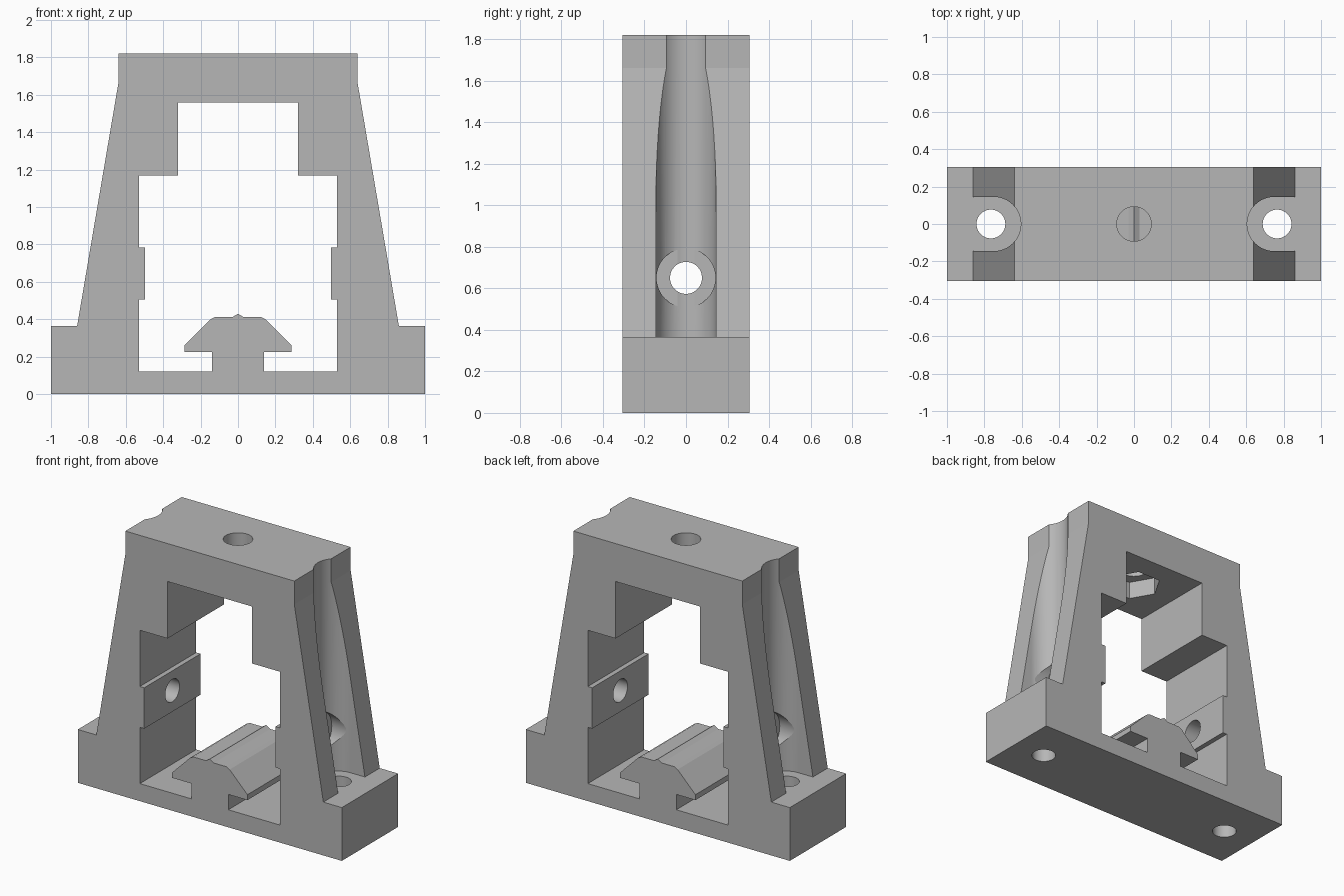
import bpy, bmesh, math
from mathutils import Matrix, Vector

cube = bpy.data.objects.get("Cube")
if cube:
    bpy.data.objects.remove(cube, do_unlink=True)

grey = bpy.data.materials.new("plain grey")
grey.use_nodes = True
grey.diffuse_color = (0.47, 0.47, 0.47, 1)
grey.node_tree.nodes["Principled BSDF"].inputs["Base Color"].default_value = grey.diffuse_color

# Maps of the drawing plane: (u, v, extrusion) to world axes
PLACE = {
    "X": lambda u, v, w: Vector((w, u, v)),
    "Y": lambda u, v, w: Vector((u, w, v)),
    "Z": lambda u, v, w: Vector((u, v, w)),
}


def prism(name, outline, axis, low, high):
    """Extrude a 2D outline along an axis."""
    bm = bmesh.new()
    face = bm.faces.new([bm.verts.new(PLACE[axis](u, v, low)) for u, v in outline])
    ext = bmesh.ops.extrude_face_region(bm, geom=[face])
    moved = [g for g in ext["geom"] if isinstance(g, bmesh.types.BMVert)]
    bmesh.ops.translate(bm, verts=moved, vec=PLACE[axis](0, 0, high - low))
    bmesh.ops.recalc_face_normals(bm, faces=bm.faces)
    mesh = bpy.data.meshes.new(name)
    bm.to_mesh(mesh)
    bm.free()
    obj = bpy.data.objects.new(name, mesh)
    bpy.context.collection.objects.link(obj)
    return obj


def arc(u, v, radius, start, end, steps):
    angles = [math.radians(start + (end - start) * i / steps) for i in range(steps + 1)]
    return [(u + radius * math.cos(a), v + radius * math.sin(a)) for a in angles]


def circle(u, v, radius, steps=48):
    return arc(u, v, radius, 0, 360, steps)[:-1]


def mirrored(half):
    """Complete a right-hand outline with its left-hand reflection."""
    return half + [(-u, v) for u, v in reversed(half) if u > 0]


HALF_DEPTH = 0.305
BASE_TOP = 0.365

# Frame body with flanged base and tapering sides
frame = prism("frame", mirrored([(1, 0), (1, BASE_TOP), (0.86, BASE_TOP),
                                 (0.64, 1.66), (0.64, 1.82)]),
              "Y", -HALF_DEPTH, HALF_DEPTH)
frame.data.materials.append(grey)

# Stepped window, leaving the side pads and the rail with its ridge
window = mirrored([
    (0, 0.43), (0.03, 0.411), (0.125, 0.411), (0.15, 0.398), (0.285, 0.262),
    (0.285, 0.225), (0.14, 0.225), (0.14, 0.12), (0.53, 0.12),
    (0.53, 0.505), (0.497, 0.505), (0.497, 0.785), (0.53, 0.785),
    (0.53, 1.17), (0.32, 1.17), (0.32, 1.56)])
cutters = [prism("window_cutter", window, "Y", -0.5, 0.5)]

# Top bore and hexagonal nut pocket under it
cutters.append(prism("top_bore_cutter", circle(0, 0, 0.092), "Z", 1.45, 2))
cutters.append(prism("nut_pocket_cutter", circle(0, 0, 0.175, 6), "Z", 1.5, 1.68))

# Side channels, base bolt holes, pad holes and their counterbores
channel = arc(0.75, 0, 0.145, 90, 270, 32) + [(1.2, -0.145), (1.2, 0.145)]
for side, sign in (("left", 1), ("right", -1)):
    group = [
        prism(side + "_channel_cutter", channel, "Z", BASE_TOP, 2),
        prism(side + "_bolt_cutter", circle(0.765, 0, 0.077), "Z", -0.1, 0.5),
        prism(side + "_pad_hole_cutter", circle(0, 0.65, 0.077), "X", 0.4, 0.7),
        prism(side + "_counterbore_cutter", circle(0, 0.65, 0.142), "X", 0.611, 0.75),
    ]
    if sign < 0:
        for obj in group:
            obj.data.transform(Matrix.Scale(-1, 4, (1, 0, 0)))
            obj.data.flip_normals()
    cutters += group

# Apply the cuts
bpy.ops.object.select_all(action="DESELECT")
bpy.context.view_layer.objects.active = frame
frame.select_set(True)
for cutter in cutters:
    cutter.hide_render = True
    mod = frame.modifiers.new(cutter.name, "BOOLEAN")
    mod.operation = "DIFFERENCE"
    mod.solver = "EXACT"
    mod.object = cutter
    bpy.ops.object.modifier_apply(modifier=mod.name)
    bpy.data.objects.remove(cutter, do_unlink=True)

# Smooth the round walls only
bpy.ops.object.shade_smooth_by_angle(angle=math.radians(8.5))
